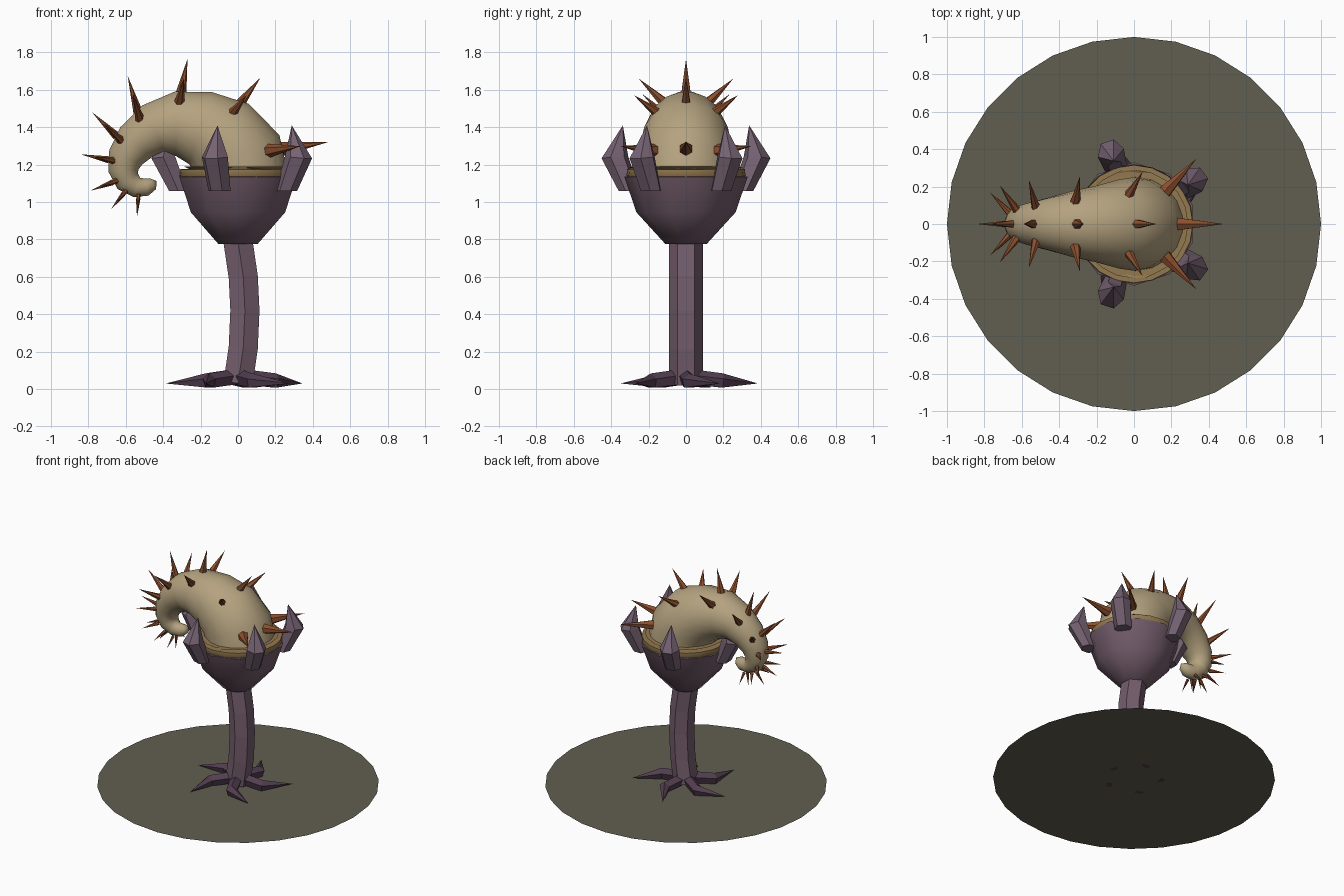
import bpy, bmesh, math
from mathutils import Vector

old = bpy.data.objects.get("Cube")
if old:
    bpy.data.objects.remove(old, do_unlink=True)


def material(name, rgb):
    m = bpy.data.materials.new(name)
    m.use_nodes = True
    m.diffuse_color = (*rgb, 1)
    m.node_tree.nodes["Principled BSDF"].inputs["Base Color"].default_value = (*rgb, 1)
    return m


GROUND = material("olive_ground", (0.12, 0.113, 0.08))
FLESH = material("tan_flesh", (0.46, 0.365, 0.215))
LIP = material("ochre_lip", (0.29, 0.19, 0.08))
STEM = material("mauve_stem", (0.175, 0.11, 0.15))
SEPAL = material("violet_sepal", (0.18, 0.122, 0.17))
ROOT = material("dark_plum_root", (0.085, 0.047, 0.08))
THORN = material("rust_thorn", (0.26, 0.078, 0.027))


def finish(bm, name, mat, smooth_angle=None):
    bmesh.ops.recalc_face_normals(bm, faces=bm.faces)
    mesh = bpy.data.meshes.new(name)
    bm.to_mesh(mesh)
    bm.free()
    mesh.materials.append(mat)
    ob = bpy.data.objects.new(name, mesh)
    bpy.context.collection.objects.link(ob)
    if smooth_angle:
        bpy.ops.object.select_all(action="DESELECT")
        ob.select_set(True)
        bpy.context.view_layer.objects.active = ob
        bpy.ops.object.shade_smooth_by_angle(angle=math.radians(smooth_angle))
    return ob


def skin(bm, rings):
    """Bridge rings of vertices, a ring of one vertex being a point."""
    for a, b in zip(rings, rings[1:]):
        n = max(len(a), len(b))
        for i in range(n):
            j = (i + 1) % n
            if len(b) == 1:
                bm.faces.new((a[i], a[j], b[0]))
            elif len(a) == 1:
                bm.faces.new((a[0], b[j], b[i]))
            else:
                bm.faces.new((a[i], a[j], b[j], b[i]))
    for end in (rings[0], rings[-1]):
        if len(end) > 2:
            bm.faces.new(end)


def tube(bm, points, radii, sides, ref):
    """Tapered tube along a path; one corner points along ref."""
    pts = [Vector(p) for p in points]
    rings = []
    for i, (p, r) in enumerate(zip(pts, radii)):
        t = (pts[min(i + 1, len(pts) - 1)] - pts[max(i - 1, 0)]).normalized()
        u = (ref - t * ref.dot(t)).normalized()
        w = t.cross(u)
        if r == 0:
            rings.append([bm.verts.new(p)])
            continue
        angles = [2 * math.pi * k / sides for k in range(sides)]
        rings.append([bm.verts.new(p + r * (math.cos(a) * u + math.sin(a) * w)) for a in angles])
    skin(bm, rings)


def lathe(name, profile, sides, mat, smooth_angle):
    bm = bmesh.new()
    tube(bm, [(0, 0, z) for r, z in profile], [r for r, z in profile], sides, Vector((0, 1, 0)))
    return finish(bm, name, mat, smooth_angle)


def polar(r, degrees, z):
    a = math.radians(degrees)
    return Vector((r * math.cos(a), r * math.sin(a), z))


Y = Vector((0, 1, 0))
Z = Vector((0, 0, 1))

# Ground disc
bm = bmesh.new()
bmesh.ops.create_circle(bm, cap_ends=True, segments=28, radius=1)
for v in bm.verts:
    v.co.z = 0.01
finish(bm, "ground_disc", GROUND)

# Bent hexagonal stem
bm = bmesh.new()
tube(bm, [(0, 0, 0.03), (0.028, 0, 0.22), (0.037, 0, 0.42), (0.028, 0, 0.6), (0, 0, 0.79)],
     [0.09] * 5, 6, Y)
finish(bm, "stem", STEM)

# Five kinked roots
for k in range(5):
    a = 28 + 72 * k
    bm = bmesh.new()
    tube(bm, [(0, 0, 0.065), polar(0.2, a - 24, 0.042), polar(0.39, a, 0.03)],
         [0.045, 0.042, 0], 5, Z)
    finish(bm, f"root_{k + 1}", ROOT)

# Cup and its inner lip
lathe("cup", [(0.11, 0.775), (0.265, 0.945), (0.33, 1.135), (0.29, 1.14)], 10, STEM, 50)
lathe("cup_lip", [(0.3, 1.12), (0.318, 1.14), (0.315, 1.175), (0.29, 1.19), (0.25, 1.17)],
      20, LIP, 60)

# Five pointed sepals around the cup
for k in range(5):
    a = 36 + 72 * k
    bm = bmesh.new()
    tube(bm, [polar(0.32, a, 1.065), polar(0.4, a, 1.24), polar(0.355, a, 1.41)],
         [0.062, 0.073, 0], 6, polar(1, a + 90, 0))
    for v in bm.verts:
        if v.co.z < 1.15:
            v.co.z = 1.06
    finish(bm, f"sepal_{k + 1}", SEPAL)

# Curled body: x, z, radius along its spine
spine = [(0.02, 1.13, 0.25), (0, 1.25, 0.25), (-0.08, 1.335, 0.238), (-0.2, 1.395, 0.205),
         (-0.335, 1.418, 0.175), (-0.45, 1.39, 0.143), (-0.545, 1.32, 0.118),
         (-0.6, 1.24, 0.098), (-0.612, 1.17, 0.083), (-0.59, 1.112, 0.07),
         (-0.54, 1.078, 0.055), (-0.49, 1.08, 0.048), (-0.455, 1.098, 0.034), (-0.435, 1.112, 0)]
bm = bmesh.new()
tube(bm, [(x, 0, z) for x, z, r in spine], [r for x, z, r in spine], 18, Y)
finish(bm, "curled_body", FLESH, 60)

# Thorns: spine x, z and tip x, z, each with a pair leaning to the sides
thorns = [(0, 1.25, 0.48, 1.32), (-0.12, 1.36, 0.12, 1.665), (-0.335, 1.42, -0.27, 1.765),
          (-0.5, 1.36, -0.59, 1.675), (-0.575, 1.28, -0.78, 1.48), (-0.61, 1.21, -0.84, 1.255),
          (-0.605, 1.13, -0.79, 1.06), (-0.575, 1.09, -0.68, 0.96), (-0.53, 1.075, -0.54, 0.92)]
for k, (cx, cz, tx, tz) in enumerate(thorns):
    c = Vector((cx, 0, cz))
    out = Vector((tx, 0, tz)) - c
    length = out.length
    along = out.cross(Y).normalized()
    start = 0.48 if k < 3 else 0.36
    for side, lean in (("right", -46), ("middle", 0), ("left", 46)):
        a = math.radians(lean)
        d = math.cos(a) * out + math.sin(a) * length * Y
        bm = bmesh.new()
        tube(bm, [c + d * start, c + d], [0.08 * length, 0], 6, along)
        finish(bm, f"thorn_{side}_{k + 1}", THORN)
